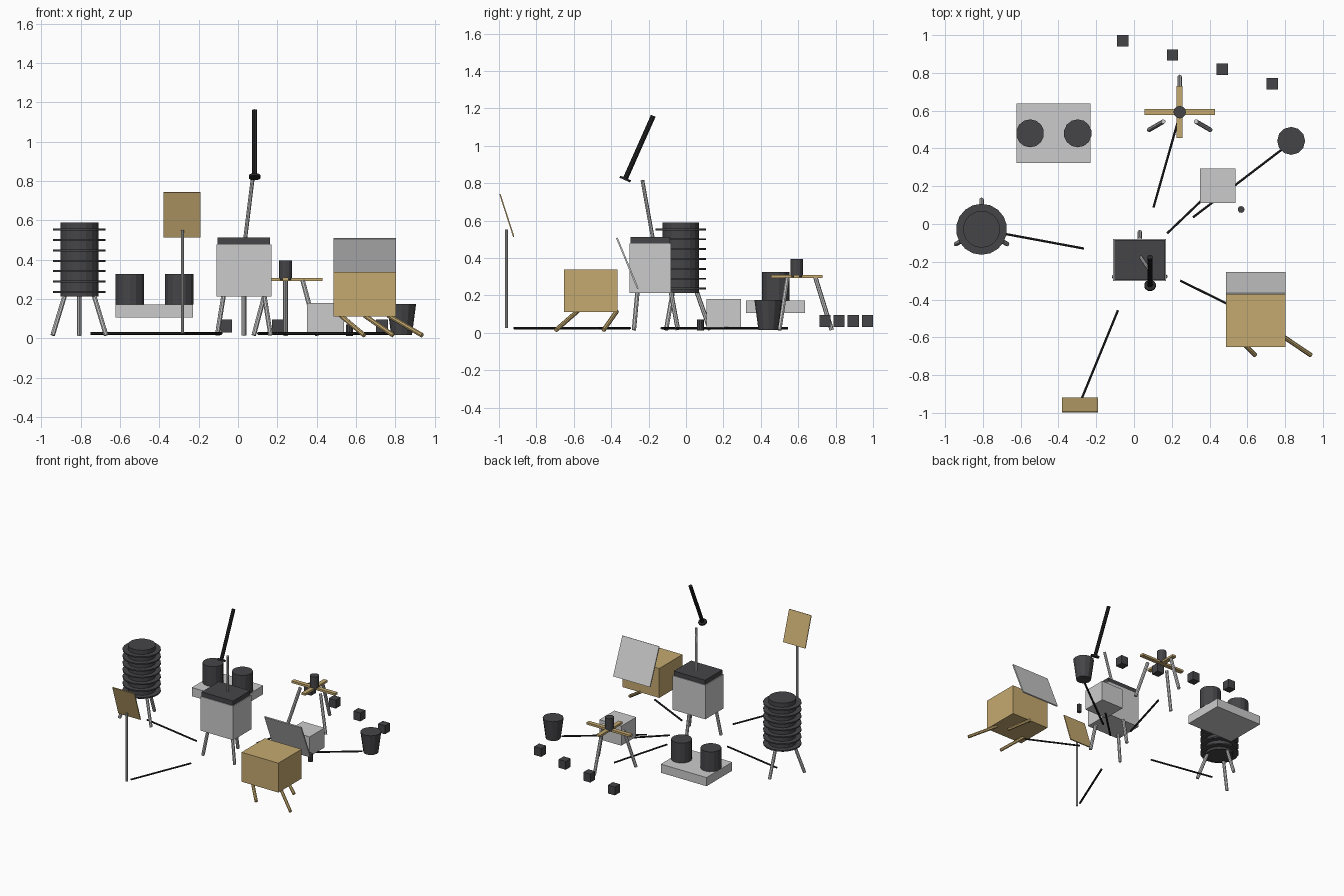
import bpy
from math import radians, cos, sin
from mathutils import Vector, Matrix

if "Cube" in bpy.data.objects:
    bpy.data.objects.remove(bpy.data.objects["Cube"])


def material(name, color):
    m = bpy.data.materials.new(name)
    m.diffuse_color = (*color, 1)
    m.use_nodes = True
    m.node_tree.nodes["Principled BSDF"].inputs["Base Color"].default_value = m.diffuse_color
    return m


DARK = material("charcoal", (0.06, 0.06, 0.065))
BLACK = material("black", (0.02, 0.02, 0.022))
GOLD = material("gold_foil", (0.56, 0.40, 0.16))


def finish(name, mat):
    o = bpy.context.object
    o.name = name
    if mat:
        o.data.materials.append(mat)
    return o


def box(name, lo, hi, mat=None):
    lo, hi = Vector(lo), Vector(hi)
    bpy.ops.mesh.primitive_cube_add(size=1)
    o = finish(name, mat)
    o.data.transform(Matrix.Diagonal((*(hi - lo), 1)))
    o.location = (lo + hi) / 2
    return o


def rod(name, a, b, r, mat=None, sides=8, r2=None):
    """Cylinder or tapered tube from point a to point b."""
    a, b = Vector(a), Vector(b)
    d = b - a
    bpy.ops.mesh.primitive_cone_add(vertices=sides, radius1=r, radius2=r if r2 is None else r2,
                                    depth=d.length, location=(a + b) / 2)
    o = finish(name, mat)
    if d.x or d.y:
        o.rotation_euler = d.to_track_quat('Z', 'Y').to_euler()
    return o


def drum(name, x, y, z0, z1, r, mat=DARK, sides=14, r2=None):
    return rod(name, (x, y, z0), (x, y, z1), r, mat, sides, r2)


def tripod(name, x, y, z, r_top, r_foot, shift=(0, 0), mat=None):
    for i, deg in enumerate((90, 210, 330)):
        c, s = cos(radians(deg)), sin(radians(deg))
        rod(f"{name}_{i + 1}", (x + r_top * c, y + r_top * s, z),
            (x + shift[0] + r_foot * c, y + shift[1] + r_foot * s, 0.015), 0.012, mat)


def panel(name, x0, x1, top, bottom, thick, mat=None):
    """Thin tilted plate; top and bottom are (y, z) edge positions."""
    t, b = Vector((0, *top)), Vector((0, *bottom))
    d = t - b
    o = box(name, (x0, -thick / 2, -d.length / 2), (x1, thick / 2, d.length / 2), mat)
    o.location = ((x0 + x1) / 2, *((t + b) / 2).yz)
    o.rotation_euler = Vector((0, 0, 1)).rotation_difference(d).to_euler()


# Central station with sunshield and legs
box("station_body", (-0.11, -0.302, 0.213), (0.17, -0.08, 0.478))
box("station_sunshield", (-0.104, -0.297, 0.478), (0.164, -0.085, 0.513), DARK)
tripod("station_leg", 0.03, -0.20, 0.215, 0.12, 0.157)

# Antenna: mast, base disc and tilted tube
rod("antenna_mast", (0.037, -0.178, 0.51), (0.075, -0.233, 0.815), 0.01)
base, tip = Vector((0.085, -0.325, 0.822)), Vector((0.085, -0.175, 1.16))
axis = (tip - base).normalized()
rod("antenna_disc", base - axis * 0.006, base + axis * 0.006, 0.031, BLACK, 14)
rod("antenna_tube", base, tip, 0.0135, BLACK, 10)

# Finned power generator on three legs
gx, gy = -0.807, -0.028
drum("generator_core", gx, gy, 0.213, 0.59, 0.098, sides=18)
for i in range(7):
    z = 0.236 + i * 0.0528
    drum(f"generator_fin_{i + 1}", gx, gy, z - 0.005, z + 0.005, 0.135, sides=18)
tripod("generator_leg", gx, gy, 0.22, 0.085, 0.157)

# Twin drums on a tray
box("tray", (-0.622, 0.322, 0.105), (-0.23, 0.637, 0.172))
for i, x in enumerate((-0.55, -0.298)):
    drum(f"tray_drum_{i + 1}", x, 0.48, 0.172, 0.326, 0.074)

# Collector plate on a post
rod("collector_post", (-0.283, -0.96, 0.025), (-0.283, -0.96, 0.552), 0.008)
panel("collector_plate", -0.38, -0.19, (-0.995, 0.742), (-0.921, 0.513), 0.007, GOLD)

# Foil box with splayed legs and a leaning cover
box("foil_box", (0.487, -0.652, 0.11), (0.803, -0.367, 0.338), GOLD)
panel("foil_box_cover", 0.487, 0.803, (-0.37, 0.508), (-0.257, 0.235), 0.009)
tripod("foil_box_leg", 0.645, -0.51, 0.115, 0.14, 0.17, (0.145, -0.1), GOLD)

# Cross-shaped sensor
cx, cy = 0.242, 0.592
box("cross_arm_x", (cx - 0.187, cy - 0.016, 0.292), (cx + 0.187, cy + 0.016, 0.308), GOLD)
box("cross_arm_y", (cx - 0.016, cy - 0.138, 0.2925), (cx + 0.016, cy + 0.138, 0.3085), GOLD)
drum("cross_hub", cx, cy, 0.297, 0.395, 0.033, sides=12)
tripod("cross_leg", cx, cy, 0.295, 0.1, 0.187)

# Instrument box, small probe and bucket
box("instrument_box", (0.35, 0.11, 0.028), (0.538, 0.293, 0.18))
drum("small_probe", 0.567, 0.077, 0.012, 0.07, 0.018, sides=10)
drum("bucket", 0.832, 0.44, 0.016, 0.175, 0.053, sides=12, r2=0.074)

# Row of cubes
for i in range(4):
    x, y = -0.06 + i * 0.264, 0.97 - i * 0.0757
    box(f"cube_{i + 1}", (x - 0.03, y - 0.03, 0.03), (x + 0.03, y + 0.03, 0.095), DARK)

# Ground cables
cables = [((-0.265, -0.13), (-0.75, -0.04)), ((-0.085, -0.457), (-0.275, -0.92)),
          ((0.245, -0.30), (0.60, -0.475)), ((0.103, 0.087), (0.233, 0.545)),
          ((0.175, -0.05), (0.40, 0.165)), ((0.312, 0.035), (0.79, 0.40))]
for i, (a, b) in enumerate(cables):
    rod(f"cable_{i + 1}", (*a, 0.025), (*b, 0.025), 0.007, BLACK, 6)
